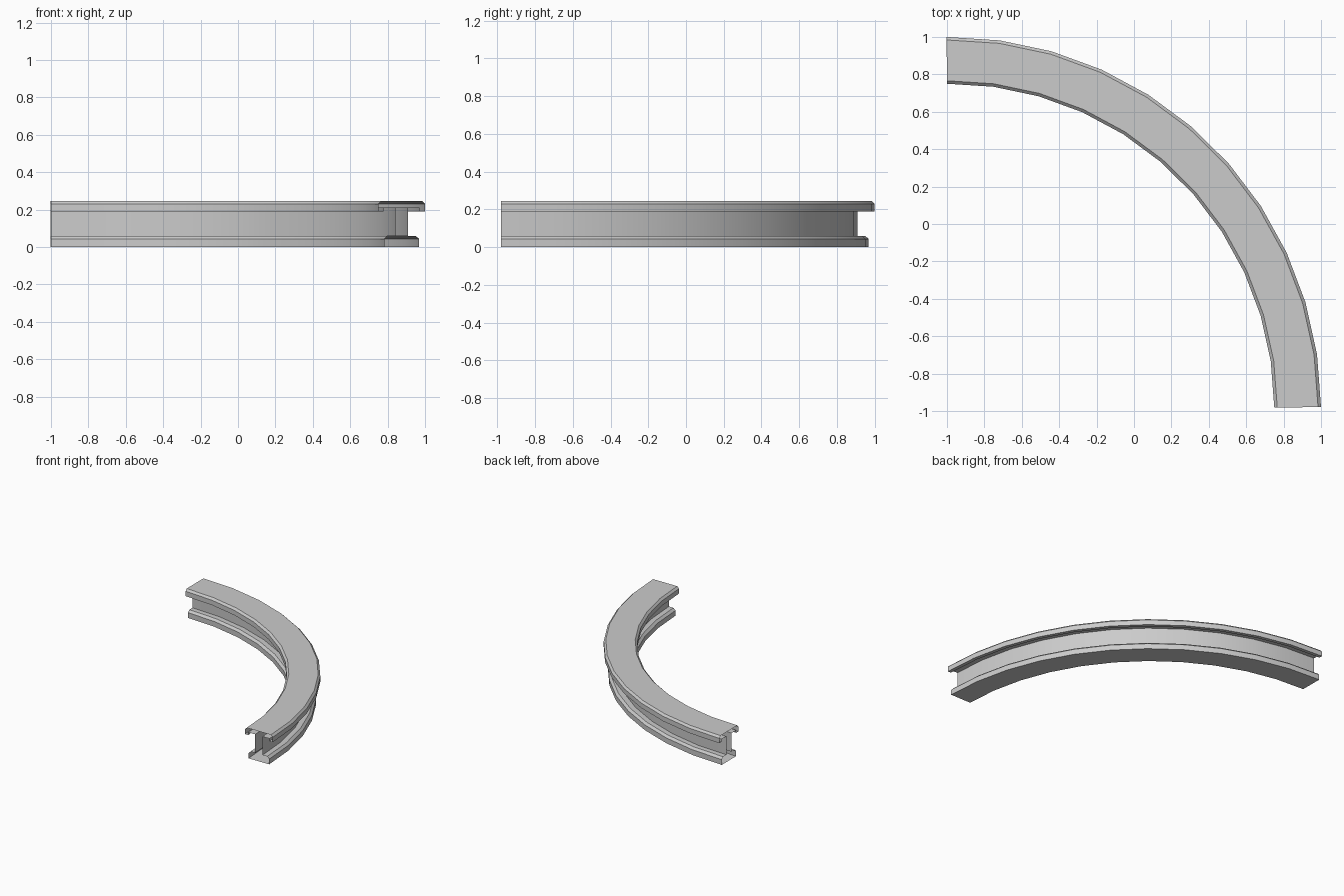
import bpy, bmesh
from math import cos, sin, radians

if "Cube" in bpy.data.objects:
    bpy.data.objects.remove(bpy.data.objects["Cube"])

# Half of the I-beam section: (offset from rail centre line, height), bottom to top
half = [(0.093, 0.0), (0.093, 0.043), (0.075, 0.06), (0.033, 0.06),
        (0.033, 0.212), (0.096, 0.212), (0.096, 0.19), (0.125, 0.19),
        (0.125, 0.23), (0.109, 0.246)]
section = half + [(-x, z) for x, z in reversed(half)]

CENTRE = -0.988      # arc centre, both x and y
RADIUS = 1.863       # rail centre line
SEGMENTS = 11
START, END = 0.25, 90.4

# Sweep the section round a quarter circle, leaving the ends open
bm = bmesh.new()
rings = []
for i in range(SEGMENTS + 1):
    a = radians(START + (END - START) * i / SEGMENTS)
    rings.append([bm.verts.new((CENTRE + (RADIUS + o) * cos(a),
                                CENTRE + (RADIUS + o) * sin(a), z))
                  for o, z in section])
n = len(section)
for r0, r1 in zip(rings, rings[1:]):
    for j in range(n):
        k = (j + 1) % n
        bm.faces.new((r0[j], r1[j], r1[k], r0[k]))
bmesh.ops.recalc_face_normals(bm, faces=bm.faces)
# Make sure the top surface points upwards
top = max(bm.faces, key=lambda f: f.calc_center_median().z)
if top.normal.z < 0:
    bmesh.ops.reverse_faces(bm, faces=bm.faces)

mesh = bpy.data.meshes.new("curved_rail")
bm.to_mesh(mesh)
bm.free()
rail = bpy.data.objects.new("curved_rail", mesh)
bpy.context.collection.objects.link(rail)
bpy.context.view_layer.objects.active = rail
rail.select_set(True)
bpy.ops.object.shade_smooth_by_angle(angle=radians(30))
